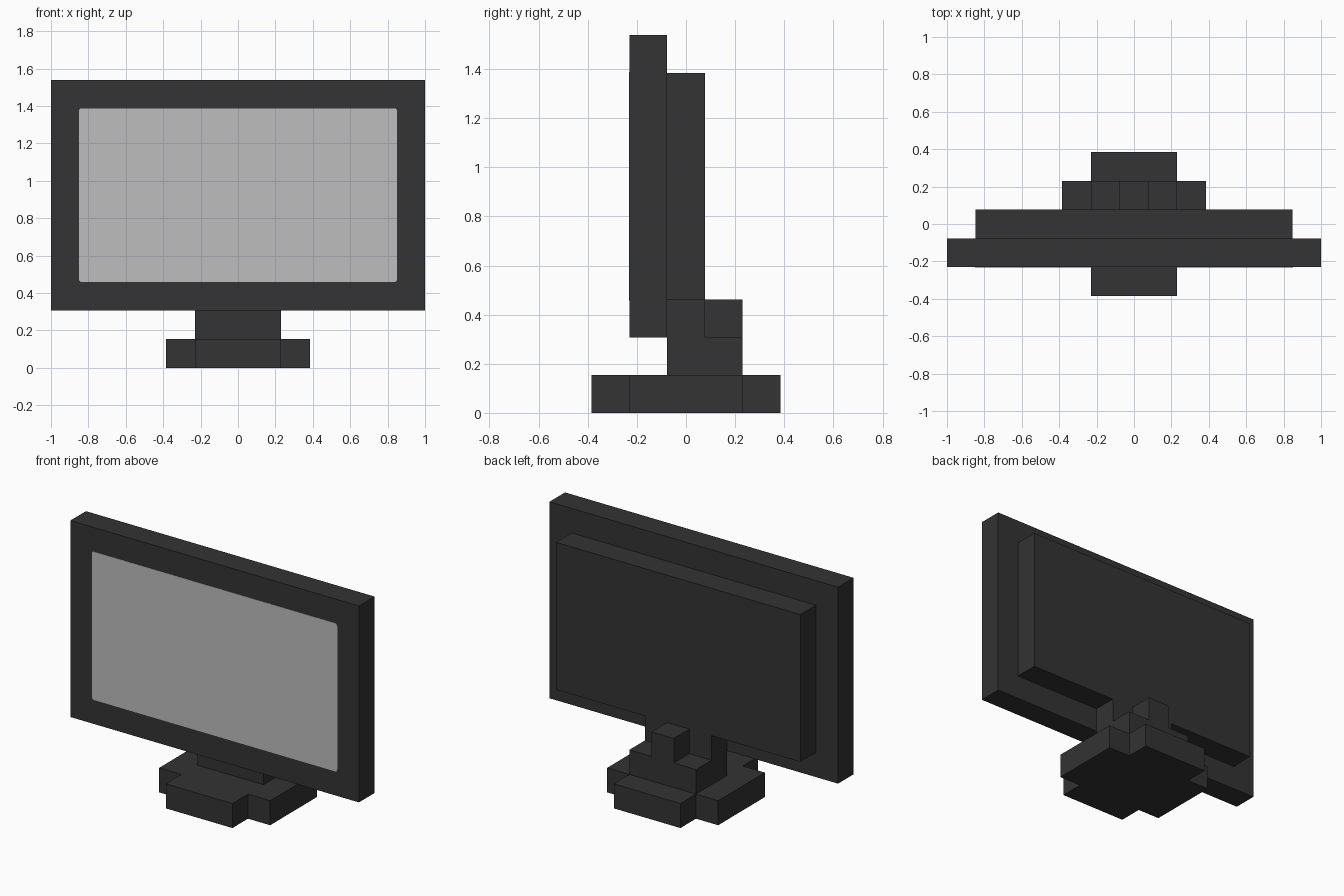
import bpy, bmesh, math
from mathutils import Vector

if "Cube" in bpy.data.objects:
    bpy.data.objects.remove(bpy.data.objects["Cube"])

U = 2 / 13  # module: the whole model sits on a grid 13 units wide


def material(name, value):
    m = bpy.data.materials.new(name)
    m.diffuse_color = (value, value, value, 1)
    m.use_nodes = True
    m.node_tree.nodes["Principled BSDF"].inputs["Base Color"].default_value = m.diffuse_color
    return m


DARK = material("dark grey plastic", 0.0331)
GREY = material("light grey screen", 0.509)


def prism(name, points, offset, mat):
    """Extrude a closed polygon of 3D points (in grid units) along offset."""
    bm = bmesh.new()
    face = bm.faces.new([bm.verts.new(Vector(p) * U) for p in points])
    new = bmesh.ops.extrude_face_region(bm, geom=[face])["geom"]
    verts = [v for v in new if isinstance(v, bmesh.types.BMVert)]
    bmesh.ops.translate(bm, verts=verts, vec=Vector(offset) * U)
    bmesh.ops.recalc_face_normals(bm, faces=bm.faces)
    mesh = bpy.data.meshes.new(name)
    bm.to_mesh(mesh)
    bm.free()
    mesh.materials.append(mat)
    obj = bpy.data.objects.new(name, mesh)
    bpy.context.collection.objects.link(obj)
    return obj


def box(name, x, y, z, mat):
    """Box centred on x = 0 with half width x, spanning the y and z ranges."""
    base = [(-x, y[0], z[0]), (x, y[0], z[0]), (x, y[1], z[0]), (-x, y[1], z[0])]
    return prism(name, base, (0, 0, z[1] - z[0]), mat)


# Cross-shaped foot
cross = [(1.5, 2.5), (1.5, 1.5), (2.5, 1.5)]
outline = []
for sx, sy in ((1, 1), (1, -1), (-1, -1), (-1, 1)):
    corner = [(sx * x, sy * y, 0) for x, y in cross]
    outline += corner if sx * sy > 0 else corner[::-1]
prism("foot", outline, (0, 0, 1), DARK)

# Stepped neck (side profile) with a raised hinge block behind
steps = [(-0.5, 1), (1.5, 1), (1.5, 2), (0.5, 2), (0.5, 3), (-0.5, 3)]
prism("neck", [(-1.5, y, z) for y, z in steps], (3, 0, 0), DARK)
box("hinge_block", 0.5, (0.5, 1.5), (2, 3), DARK)

# Display housing: wide front bezel and smaller rear shell
box("bezel", 6.5, (-1.5, -0.5), (2, 10), DARK)
box("rear_shell", 5.5, (-0.5, 0.5), (3, 9), DARK)

# Thin screen plate with slightly rounded corners
r = 0.1
screen = []
for i, (sx, sz) in enumerate(((1, 1), (-1, 1), (-1, -1), (1, -1))):
    for k in range(4):
        a = math.radians(90 * i + 30 * k)
        screen.append((sx * (5.53 - r) + r * math.cos(a), -1.5,
                       6 + sz * (3.02 - r) + r * math.sin(a)))
prism("screen", screen, (0, -0.01, 0), GREY)
